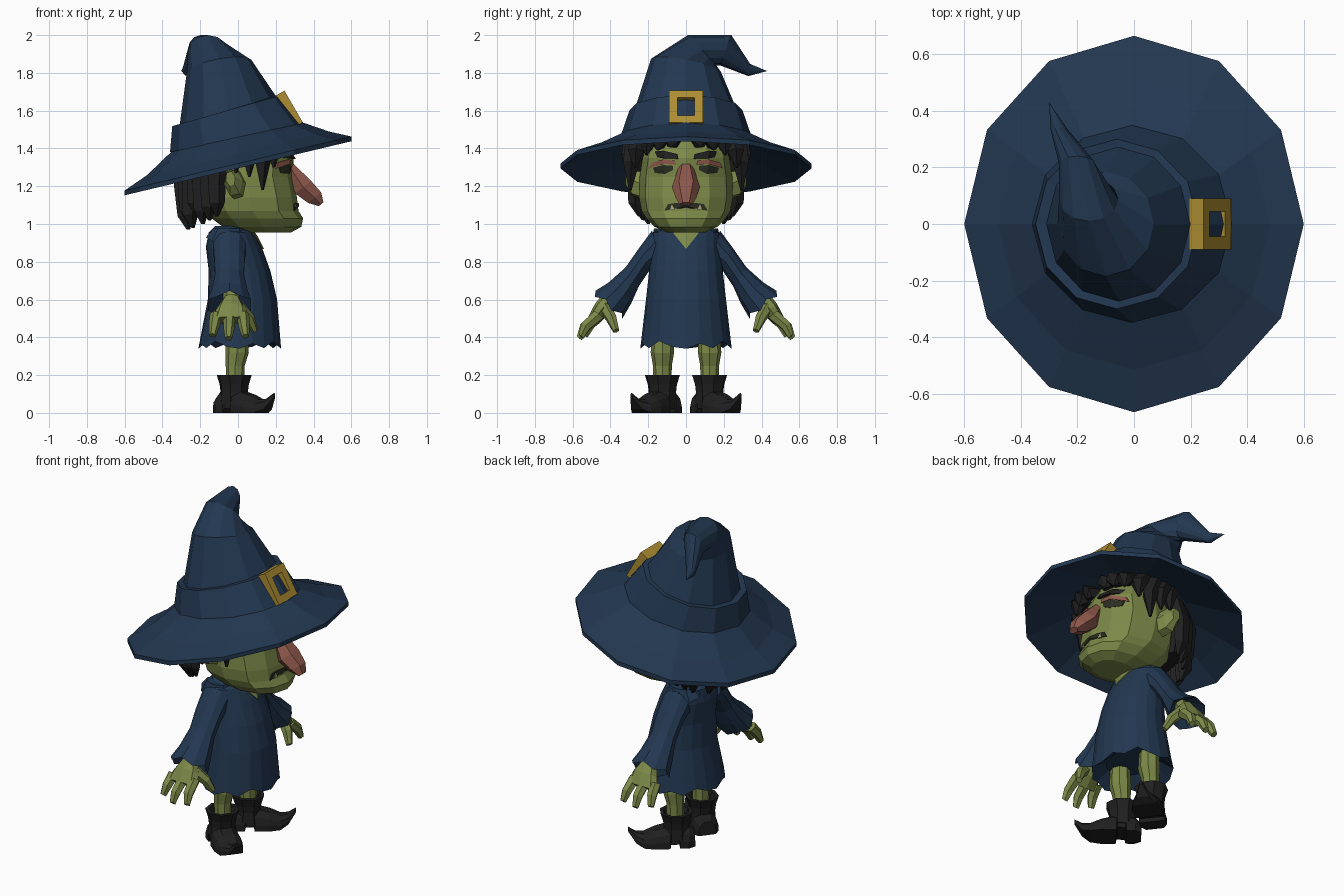
import bpy, bmesh, math, random
from mathutils import Vector as V
from mathutils.bvhtree import BVHTree

random.seed(4)


def material(name, r, g, b):
    m = bpy.data.materials.new(name)
    m.diffuse_color = (r, g, b, 1)
    return m


NAVY = material("navy cloth", .0165, .039, .082)
SKIN = material("green skin", .200, .250, .065)
BLACK = material("black hair and leather", .014, .014, .014)
GOLD = material("gold", .42, .27, .032)
RED = material("reddish skin", .27, .098, .070)
DARK = material("dark eye", .022, .026, .016)
TOOTH = material("tooth", .40, .38, .18)


def ring(c, u, v, n=12, power=1.0, phase=0):
    """Cross-section around c spanned by half-axes u and v."""
    pts = []
    for i in range(n):
        a = math.tau * (i + phase) / n
        k, s = math.cos(a), math.sin(a)
        k = math.copysign(abs(k) ** power, k)
        pts.append(V(c) + V(u) * k + V(v) * s)
    return pts


def loft(name, rings, mat, mirror=False, closed=False):
    """Skin a list of rings (a one-point ring makes a tip), cap the ends."""
    bm = bmesh.new()
    rs = [[bm.verts.new(p) for p in r] for r in rings]
    pairs = list(zip(rs, rs[1:])) + ([(rs[-1], rs[0])] if closed else [])
    for a, b in pairs:
        n = max(len(a), len(b))
        for i in range(n):
            j = (i + 1) % n
            if len(b) == 1:
                bm.faces.new((a[i], a[j], b[0]))
            elif len(a) == 1:
                bm.faces.new((a[0], b[j], b[i]))
            else:
                bm.faces.new((a[i], a[j], b[j], b[i]))
    if not closed:
        for r in (rs[0], rs[-1]):
            if len(r) > 2:
                bm.faces.new(r)
    bmesh.ops.recalc_face_normals(bm, faces=bm.faces)
    tree = BVHTree.FromBMesh(bm)
    me = bpy.data.meshes.new(name)
    bm.to_mesh(me)
    bm.free()
    me.materials.append(mat)
    ob = bpy.data.objects.new(name, me)
    bpy.context.collection.objects.link(ob)
    if mirror:
        mod = ob.modifiers.new("mirror", 'MIRROR')
        mod.use_axis = (False, True, False)
        mod.use_mirror_merge = False
    return tree


def tube(name, pts, radii, mat, n=6, mirror=False, flat=1.0):
    """Tapered limb along a path."""
    d = (V(pts[-1]) - V(pts[0])).normalized()
    u = d.cross(V((0, 1, 0)) if abs(d.y) < .8 else V((0, 0, 1))).normalized()
    w = d.cross(u)
    loft(name, [ring(p, u * r, w * r * flat, n) for p, r in zip(pts, radii)], mat, mirror)


def slices(rows, n, power=1.0):
    """Horizontal rings from (z, x_back, x_front, half_width)."""
    return [ring(((b + f) / 2, 0, z), ((f - b) / 2, 0, 0), (0, w, 0), n, power) for z, b, f, w in rows]


def plate(name, tree, pts, mat, off=.006, mirror=False):
    """Thin patch of (y, z) points laid on the front of a surface."""
    def hit(y, z):
        p = tree.ray_cast(V((2, y, z)), V((-1, 0, 0)))[0]
        return p if p else V((.2, y, z))
    n = len(pts)
    base = [hit(*p) for p in pts]
    mid = hit(sum(p[0] for p in pts) / n, sum(p[1] for p in pts) / n)
    o = V((off, 0, 0))
    loft(name, [[p - V((.003, 0, 0)) for p in base], [p + o for p in base], [mid + o]], mat, mirror)


# Hat: tilted brim, band, crooked cone
def tilted(x, z, a, rise, b):
    return ring((x, 0, z), (a, 0, rise), (0, b, 0))


loft("hat_brim", [tilted(0, 1.42, .31, .07, .31), tilted(0, 1.35, .48, .11, .51), tilted(0, 1.295, .6, .143, .665),
                  tilted(0, 1.32, .6, .143, .665), tilted(0, 1.375, .48, .115, .515),
                  tilted(0, 1.46, .35, .075, .35)], NAVY)
loft("hat_band", [tilted(-.005, 1.455, .355, .075, .35), tilted(-.06, 1.60, .288, .082, .30),
                  tilted(-.055, 1.60, .25, .078, .265)], NAVY)
loft("hat_cone", [tilted(-.05, 1.58, .262, .08, .28),
                  ring((-.1, 0, 1.84), (.17, 0, .03), (0, .185, -.035)),
                  ring((-.16, .085, 1.92), (.105, 0, 0), (0, .075, -.08)),
                  ring((-.2, .21, 1.92), (.065, 0, 0), (0, -.03, -.08)),
                  ring((-.265, .335, 1.815), (.03, 0, 0), (0, -.005, -.032)),
                  [V((-.3, .43, 1.81))]], NAVY)

# Buckle: square frame lying on the sloped front of the band
up, out, mid = V((-.5, 0, .866)), V((.866, 0, .5)), V((.27, 0, 1.608))


def square(w, h, d):
    return [mid + out * d + up * (h * j) + V((0, w * i, 0)) for i, j in ((1, 1), (-1, 1), (-1, -1), (1, -1))]


loft("hat_buckle", [square(.09, .097, -.03), square(.09, .097, .028),
                    square(.045, .055, .028), square(.045, .055, -.03)], GOLD, closed=True)

# Head and face
head = loft("head", slices([(.955, .02, .28, .10), (.985, -.08, .335, .165), (1.03, -.14, .345, .21),
                            (1.07, -.17, .32, .235), (1.14, -.19, .312, .248), (1.25, -.21, .29, .245),
                            (1.35, -.22, .295, .23), (1.5, -.17, .2, .18)], 12, .8), SKIN)
loft("nose", [ring(c, (d * .8, 0, d * .65), (0, w, 0), 6, 1, .5) for c, d, w in
              [((.275, 0, 1.30), .03, .04), ((.345, 0, 1.195), .06, .075),
               ((.405, 0, 1.14), .05, .055), ((.44, 0, 1.105), .018, .035)]], RED)
plate("eyebrow", head, [(.04, 1.345), (.12, 1.348), (.21, 1.36), (.20, 1.385), (.12, 1.388), (.045, 1.37)],
      BLACK, .02, True)
plate("eyelid", head, [(.055, 1.315), (.12, 1.317), (.195, 1.295), (.18, 1.325), (.12, 1.342), (.06, 1.335)],
      RED, .009, True)
plate("eye", head, [(.07, 1.285), (.11, 1.265), (.165, 1.27), (.175, 1.298), (.12, 1.312), (.068, 1.308)],
      DARK, .006, True)
plate("mouth", head, [(-.115, 1.07), (-.095, 1.105), (-.05, 1.112), (0, 1.112), (.05, 1.112), (.095, 1.105),
                      (.115, 1.07), (.05, 1.083), (-.05, 1.083)], DARK, .006)
plate("tooth", head, [(.06, 1.075), (.085, 1.073), (.075, 1.105)], TOOTH, .009, True)
loft("ear", [ring((.0, .22, 1.2), (.05, 0, .01), (-.01, 0, .075), 6),
             ring((-.025, .285, 1.22), (.05, 0, .01), (-.01, 0, .075), 6),
             ring((-.04, .32, 1.24), (.025, 0, .01), (-.01, 0, .04), 6)], SKIN, True)

# Hair: cap at the back of the head with ragged hanging locks
loft("hair_cap", slices([(1.1, -.25, -.08, .19), (1.2, -.27, -.05, .235), (1.32, -.27, .0, .255),
                         (1.46, -.22, .12, .25)], 10), BLACK)
for i in range(7):
    a = math.radians(108 + i * 11)
    c, s = math.cos(a), math.sin(a)
    low = (1.04, 1.02, 1.0, 1.04, .98, 1.0, .97)[i]
    r = random.uniform(.95, 1.06)
    tube("hair_lock", [(-.04 + .21 * c, .24 * s, 1.42), (-.04 + .25 * c * r, .29 * s * r, 1.26),
                       (-.04 + .245 * c, .285 * s, low + .07), (-.045 + .22 * c, .26 * s, low)],
         [.04, .055, .045, .010], BLACK, 5, True, .8)
for y, x, low in ((.06, .28, 1.41), (.13, .275, 1.395), (.19, .245, 1.37), (.25, .19, 1.30), (.275, .13, 1.18),
                  (.285, .06, 1.25), (.28, -.01, 1.27)):
    tube("fringe_lock", [(x - .06, y, 1.45), (x, y + .015, (1.45 + low) / 2 + .01), (x, y + .02, low)],
         [.045, .045, .008], BLACK, 5, True)

# Dress with ragged hem, hollow underneath
rows = slices([(.42, -.12, .14, .17), (.355, -.21, .228, .242), (.6, -.16, .207, .212), (.75, -.155, .172, .195),
               (.88, -.17, .125, .182), (.955, -.155, .085, .178), (.99, -.12, .05, .11)], 20)
for i, p in enumerate(rows[1]):
    p.z += (-.015, .012, -.012, .025, -.005)[i % 5]
dress = loft("dress", rows, NAVY)
plate("neckline", dress, [(-.07, .955), (0, .868), (.07, .955), (0, .965)], SKIN, .008)
tube("neck", [(-.02, 0, .9), (.0, 0, 1.02)], [.085, .075], SKIN, 8)
loft("collar", [ring((-.06, .11, .93), (.11, 0, 0), (0, .075, -.03), 8),
                ring((-.05, .11, .975), (.08, 0, 0), (0, .06, 0), 8)], NAVY, True)

# Sleeves: top and bottom points in (y, z), half depth in x
sleeve = []
for (ty, tz), (by, bz), w in (((.18, .965), (.13, .79), .09), ((.25, .87), (.19, .76), .085),
                              ((.32, .77), (.25, .67), .08), ((.41, .69), (.29, .58), .10),
                              ((.485, .64), (.328, .51), .12), ((.40, .66), (.33, .61), .045)):
    sleeve.append(ring((-.045, (ty + by) / 2, (tz + bz) / 2), (0, (ty - by) / 2, (tz - bz) / 2), (w, 0, 0), 10))
for i, p in enumerate(sleeve[4]):
    p += V((0, .6, -.75)) * (.018 if i % 2 else -.008)
loft("sleeve", sleeve, NAVY, True)

# Arms and hands
tube("forearm", [(-.04, .32, .69), (-.035, .415, .575)], [.045, .04], SKIN, 6, True)
loft("palm", [ring(c, (w, 0, 0), (0, t, t * .8), 8) for c, w, t in
              [((-.035, .40, .60), .045, .038), ((-.035, .445, .55), .08, .036),
               ((-.042, .49, .49), .10, .026)]], SKIN, True)
for x, tx, y, z in ((-.115, -.135, .535, .41), (-.045, -.05, .565, .395), (.025, .04, .555, .405)):
    tube("finger", [(x, .46, .52), ((x + tx) / 2, y - .025, z + .055), (tx, y, z)],
         [.034, .030, .019], SKIN, 6, True)
tube("thumb", [(.0, .43, .56), (.06, .395, .50), (.09, .37, .435)], [.036, .03, .018], SKIN, 6, True)

# Legs
tube("leg", [(-.015, .125, .15), (-.015, .125, .25), (-.005, .125, .32), (-.005, .125, .45)],
     [.048, .05, .062, .055], SKIN, 8, True)

# Boots: splayed outward, with raised arch and curled toe
fwd = V((.79, .61, 0))
side = V((-.61, .79, 0))
ankle = V((-.02, .125, 0))
foot = []
for d, w, lo, hi in ((-.105, .05, 0, .08), (-.07, .075, 0, .11), (-.02, .075, 0, .13), (-.015, .07, .022, .13),
                     (.03, .07, .022, .125), (.035, .08, 0, .12), (.12, .082, 0, .095), (.18, .066, 0, .07),
                     (.225, .036, .02, .075), (.268, .008, .08, .105)):
    foot.append([ankle + fwd * d + side * (w * k) + V((0, 0, lo + (hi - lo) * h)) for k, h in
                 ((1, 0), (1, .35), (.85, .7), (.4, 1), (-.4, 1), (-.85, .7), (-1, .35), (-1, 0))])
loft("boot_foot", foot, BLACK, True)
loft("boot_shaft", [ring(ankle + V((0, 0, z)), fwd * r, side * r, 8, 1, .5) for z, r in
                    ((.05, .08), (.11, .075), (.15, .08), (.2, .096), (.2, .075), (.17, .06))], BLACK, True)
